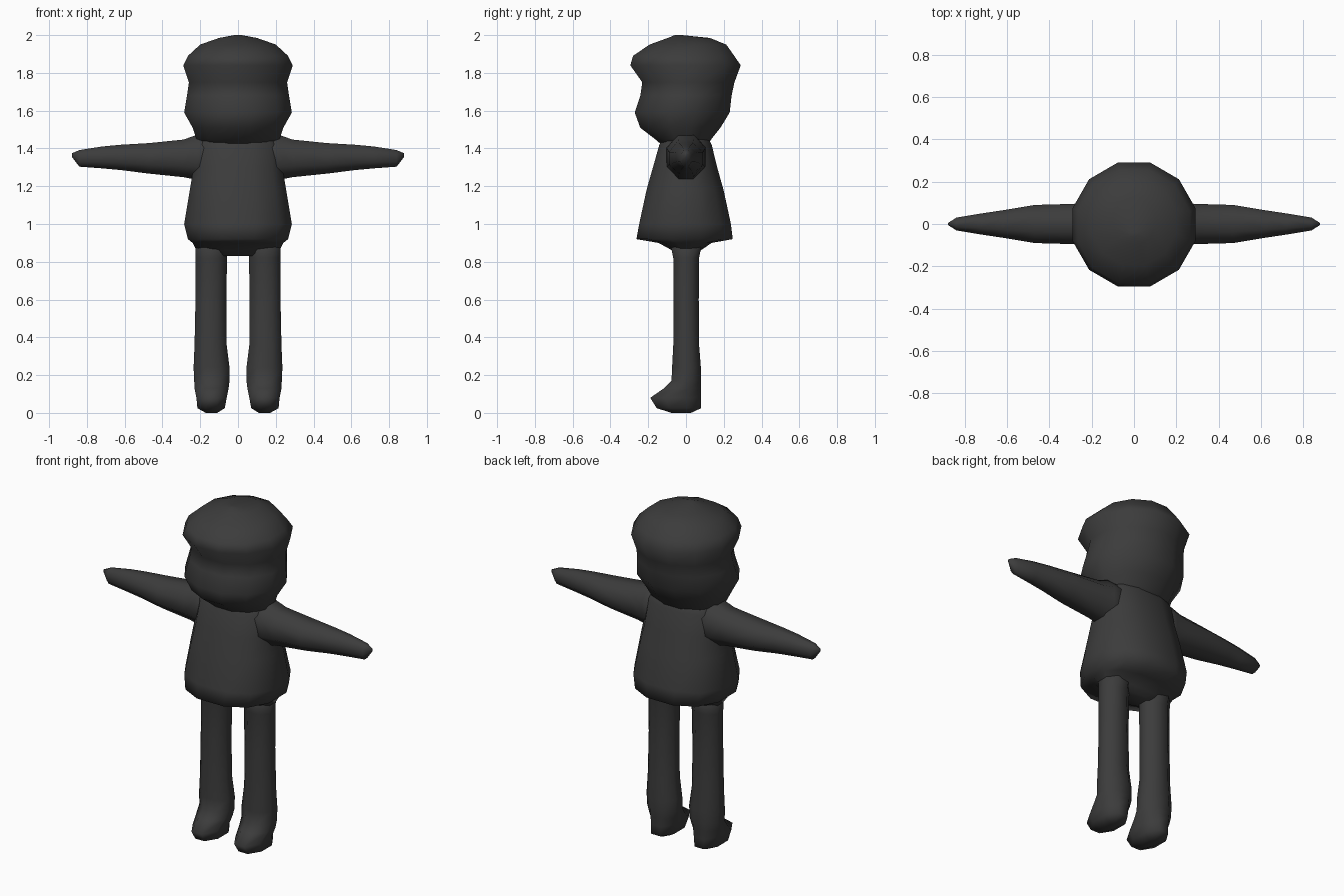
import bpy, bmesh, math
from mathutils import Vector

charcoal = bpy.data.materials.new("charcoal")
charcoal.diffuse_color = (0.045, 0.045, 0.045, 1)


def loft(name, rings, sides, axis="z", power=1.0):
    """Skin rings (pos, a0, a1, b0, b1): limits across the two other axes."""
    bm = bmesh.new()
    loops = []
    for pos, a0, a1, b0, b1 in rings:
        loop = []
        for i in range(sides):
            t = 2 * math.pi * (i + 0.5) / sides
            c, s = math.cos(t), math.sin(t)
            c = math.copysign(abs(c) ** power, c) / math.cos(math.pi / sides) ** power
            a = (a0 + a1) / 2 + c * (a1 - a0) / 2
            s = math.copysign(abs(s) ** power, s)
            b = (b0 + b1) / 2 + s * (b1 - b0) / 2
            co = Vector((a, b, pos)) if axis == "z" else Vector((pos, a, b))
            loop.append(bm.verts.new(co))
        loops.append(loop)
    for lo, hi in zip(loops, loops[1:]):
        for i in range(sides):
            j = (i + 1) % sides
            bm.faces.new((lo[i], lo[j], hi[j], hi[i]))
    # close both ends with a fan
    for loop, flip in ((loops[0], True), (loops[-1], False)):
        mid = sum((v.co for v in loop), Vector()) / sides
        centre = bm.verts.new(mid)
        for i in range(sides):
            tri = (loop[i], loop[(i + 1) % sides], centre)
            bm.faces.new(tri[::-1] if flip else tri)
    bmesh.ops.recalc_face_normals(bm, faces=bm.faces)
    mesh = bpy.data.meshes.new(name)
    bm.to_mesh(mesh)
    bm.free()
    for p in mesh.polygons:
        p.use_smooth = True
    mesh.materials.append(charcoal)
    ob = bpy.data.objects.new(name, mesh)
    bpy.context.collection.objects.link(ob)
    return ob


def mirrored(rings):
    return [(-p, a0, a1, b0, b1) for p, a0, a1, b0, b1 in rings]


# head with rounded cap overhanging the face
loft("head", [
    (1.40, -0.16, 0.16, -0.11, 0.11),
    (1.45, -0.22, 0.22, -0.17, 0.14),
    (1.51, -0.24, 0.24, -0.25, 0.19),
    (1.59, -0.285, 0.285, -0.28, 0.24),
    (1.68, -0.27, 0.27, -0.25, 0.25),
    (1.75, -0.26, 0.26, -0.24, 0.265),
    (1.84, -0.29, 0.29, -0.305, 0.30),
    (1.89, -0.265, 0.265, -0.29, 0.265),
    (1.95, -0.20, 0.20, -0.20, 0.22),
    (1.985, -0.10, 0.10, -0.10, 0.13),
    (2.00, -0.02, 0.02, -0.06, -0.02)], 12)

# flared torso
loft("torso", [
    (0.83, -0.09, 0.09, -0.06, 0.06),
    (0.86, -0.22, 0.22, -0.075, 0.08),
    (0.90, -0.24, 0.24, -0.15, 0.14),
    (0.92, -0.265, 0.265, -0.27, 0.255),
    (1.00, -0.285, 0.285, -0.255, 0.245),
    (1.18, -0.255, 0.255, -0.215, 0.205),
    (1.30, -0.235, 0.235, -0.18, 0.17),
    (1.42, -0.225, 0.225, -0.145, 0.14),
    (1.50, -0.17, 0.17, -0.10, 0.10)], 12, power=0.85)

# tapered arms
arm = [
    (0.12, -0.11, 0.11, 1.22, 1.49),
    (0.22, -0.10, 0.10, 1.225, 1.48),
    (0.29, -0.095, 0.095, 1.24, 1.455),
    (0.47, -0.09, 0.09, 1.26, 1.435),
    (0.62, -0.065, 0.065, 1.28, 1.425),
    (0.72, -0.05, 0.05, 1.29, 1.415),
    (0.84, -0.03, 0.03, 1.30, 1.395),
    (0.88, -0.004, 0.004, 1.355, 1.375)]
loft("right_arm", arm, 8, "x")
loft("left_arm", mirrored(arm), 8, "x")

# legs flowing into feet that point forward
for name, side in (("right_leg", 1), ("left_leg", -1)):
    leg = [
        (0.00, 0.11, 0.17, -0.08, 0.03),
        (0.025, 0.07, 0.215, -0.165, 0.09),
        (0.08, 0.06, 0.22, -0.20, 0.09),
        (0.13, 0.05, 0.23, -0.125, 0.088),
        (0.17, 0.045, 0.232, -0.083, 0.085),
        (0.24, 0.045, 0.235, -0.08, 0.085),
        (0.36, 0.06, 0.23, -0.073, 0.075),
        (0.60, 0.062, 0.225, -0.073, 0.073),
        (0.82, 0.058, 0.225, -0.073, 0.075),
        (0.94, 0.05, 0.225, -0.10, 0.10)]
    rings = [(z, *sorted((a * side, b * side)), c, d) for z, a, b, c, d in leg]
    loft(name, rings, 8)
